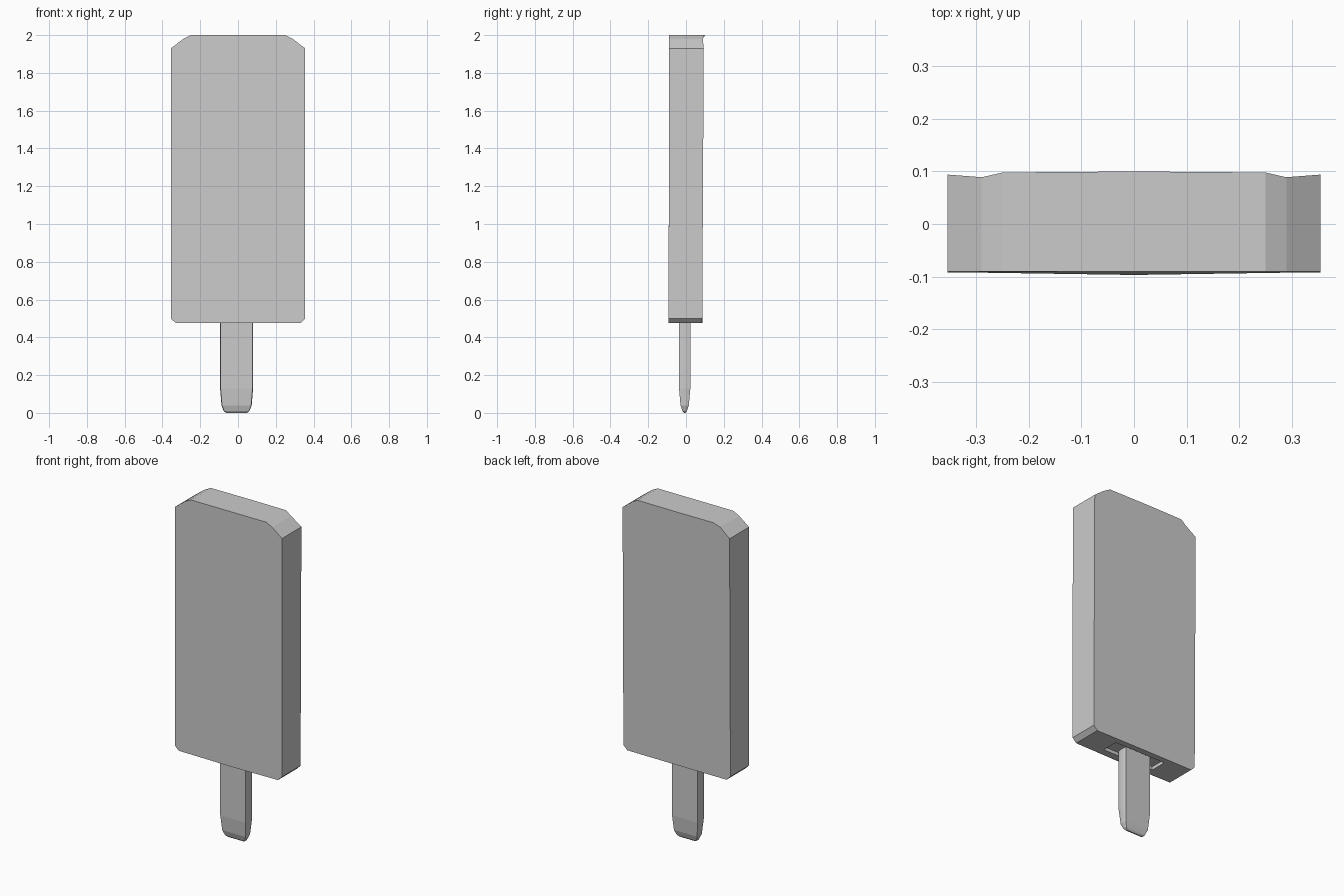
import bpy, bmesh

if "Cube" in bpy.data.objects:
    bpy.data.objects.remove(bpy.data.objects["Cube"])


def finish(bm, name):
    bmesh.ops.recalc_face_normals(bm, faces=bm.faces[:])
    mesh = bpy.data.meshes.new(name)
    bm.to_mesh(mesh)
    bm.free()
    obj = bpy.data.objects.new(name, mesh)
    bpy.context.collection.objects.link(obj)
    return obj


def bridge(bm, a, b):
    n = len(a)
    return [bm.faces.new((a[i], a[(i + 1) % n], b[(i + 1) % n], b[i])) for i in range(n)]


# Ice block: half outline as (x, z, front y, back y), mirrored across x
half = [(0.33, 0.475, -0.092, 0.086), (0.355, 0.50, -0.092, 0.086),
        (0.355, 1.93, -0.09, 0.094), (0.29, 1.98, -0.09, 0.089),
        (0.25, 2.0, -0.09, 0.098)]
outline = [(0, 0.475, -0.097, 0.087)] + half + [(0, 2.0, -0.09, 0.1)]
outline += [(-x, z, f, b) for x, z, f, b in reversed(half)]
bm = bmesh.new()
front = [bm.verts.new((x, f, z)) for x, z, f, b in outline]
back = [bm.verts.new((x, b, z)) for x, z, f, b in outline]
sides = bridge(bm, front, back)
bm.faces.new(front)
bm.faces.new(back[::-1])
bmesh.ops.recalc_face_normals(bm, faces=bm.faces[:])

# Shallow stick recess in the underside
under = [sides[0], sides[-1]]
bmesh.ops.inset_region(bm, faces=under, thickness=0.03, use_even_offset=True)
for v in {v for f in under for v in f.verts}:
    v.co.x = 0 if abs(v.co.x) < 0.1 else (0.17 if v.co.x > 0 else -0.17)
    v.co.y = 0.05 if v.co.y > 0 else -0.05
    v.co.z = 0.475
new = bmesh.ops.extrude_face_region(bm, geom=under)["geom"]
for v in new:
    if isinstance(v, bmesh.types.BMVert):
        v.co.z += 0.02
bmesh.ops.delete(bm, geom=[f for f in under if f.is_valid], context='FACES_ONLY')
finish(bm, "ice_block")

# Stick: lofted eight-sided sections as (z, half width, half depth)
bm = bmesh.new()
rings = []
for z, w, d in [(0, 0.055, 0.004), (0.01, 0.068, 0.012), (0.04, 0.08, 0.022),
                (0.13, 0.0875, 0.03), (0.495, 0.0875, 0.03)]:
    section = [(w, -d / 3), (w, d / 3), (w - 0.003, d), (-w + 0.003, d),
               (-w, d / 3), (-w, -d / 3), (-w + 0.003, -d), (w - 0.003, -d)]
    rings.append([bm.verts.new((x - 0.0075, y - 0.007, z)) for x, y in section])
for a, b in zip(rings, rings[1:]):
    bridge(bm, a, b)
bm.faces.new(rings[0][::-1])
bm.faces.new(rings[-1])
finish(bm, "stick")
